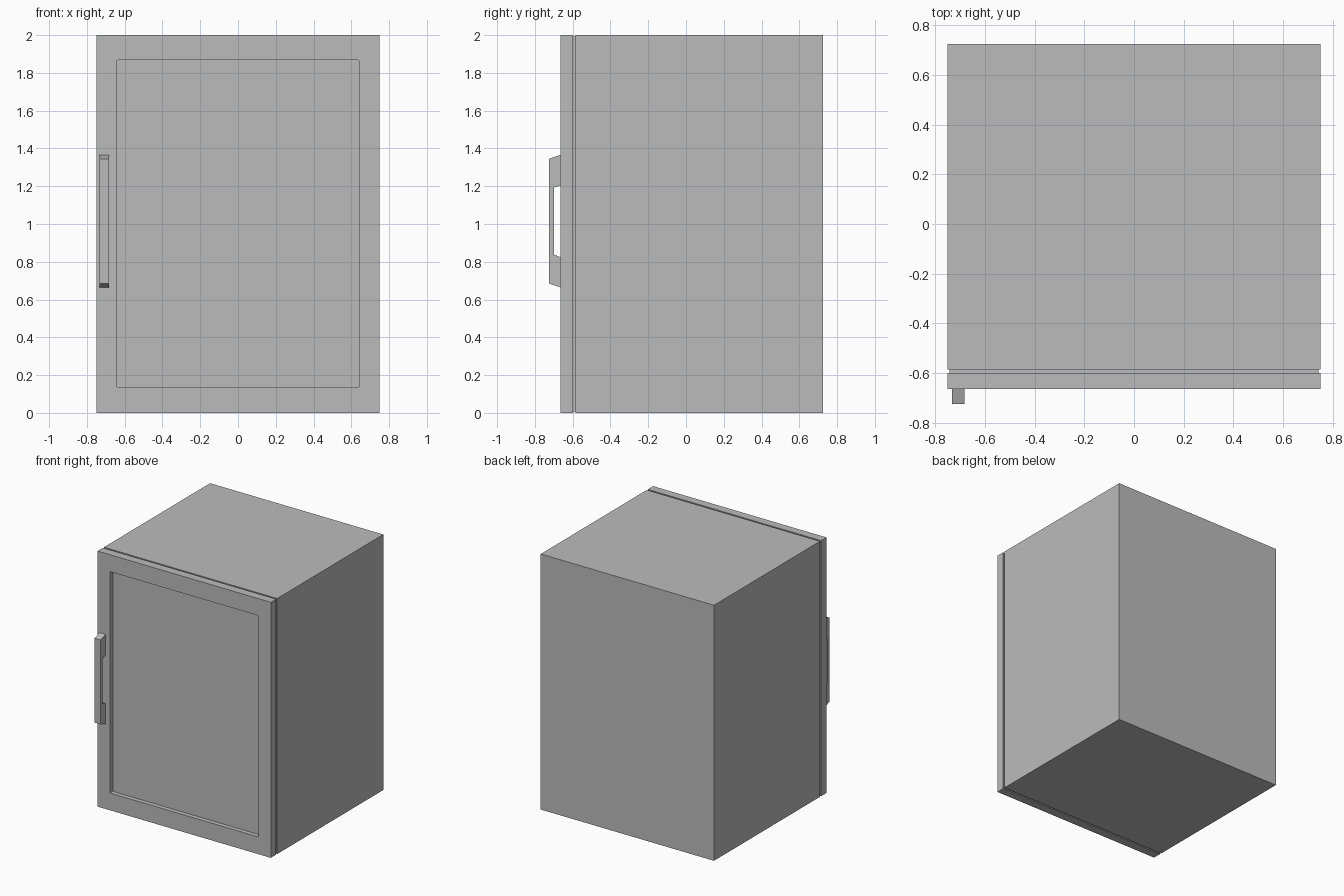
import bpy
import bmesh

if "Cube" in bpy.data.objects:
    bpy.data.objects.remove(bpy.data.objects["Cube"], do_unlink=True)

grey = bpy.data.materials.new("plain_grey")
GREY = (0.5, 0.5, 0.5, 1)
grey.diffuse_color = GREY
grey.use_nodes = True
grey.node_tree.nodes["Principled BSDF"].inputs["Base Color"].default_value = GREY


def add_object(name, bm):
    bmesh.ops.recalc_face_normals(bm, faces=bm.faces)
    mesh = bpy.data.meshes.new(name)
    bm.to_mesh(mesh)
    bm.free()
    mesh.materials.append(grey)
    obj = bpy.data.objects.new(name, mesh)
    bpy.context.collection.objects.link(obj)
    return obj


def box(name, x, y, z):
    bm = bmesh.new()
    bmesh.ops.create_cube(bm, size=1)
    for v in bm.verts:
        for i, (low, high) in enumerate((x, y, z)):
            v.co[i] = high if v.co[i] > 0 else low
    return add_object(name, bm)


HALF, HEIGHT = 0.75, 2.0
DOOR_FRONT, DOOR_BACK, BODY_FRONT, BODY_BACK = -0.665, -0.599, -0.586, 0.725

# Cabinet and the slightly set-in seal behind the door
box("cabinet", (-HALF, HALF), (BODY_FRONT, BODY_BACK), (0, HEIGHT))
SEAL = 0.008
box("door_seal", (SEAL - HALF, HALF - SEAL), (DOOR_BACK, BODY_FRONT), (SEAL, HEIGHT - SEAL))

# Door with a recessed panel, its corners lightly rounded
door = box("door", (-HALF, HALF), (DOOR_FRONT, DOOR_BACK), (0, HEIGHT))
cutter = box("panel_cutter", (-0.643, 0.643), (-0.8, DOOR_FRONT + 0.035), (0.135, 1.867))
bm = bmesh.new()
bm.from_mesh(cutter.data)
corners = [e for e in bm.edges if abs(e.verts[0].co.y - e.verts[1].co.y) > 0.01]
bmesh.ops.bevel(bm, geom=corners, offset=0.008, segments=2, profile=0.5, affect='EDGES')
bm.to_mesh(cutter.data)
bm.free()
cutter.hide_render = True
cutter.hide_viewport = True
recess = door.modifiers.new("recess", 'BOOLEAN')
recess.operation = 'DIFFERENCE'
recess.solver = 'EXACT'
recess.object = cutter

# Handle: side profile (y, height from its middle), mirrored and extruded across x
upper = [(DOOR_FRONT, 0.19), (-0.7, 0.177), (-0.725, 0.33), (DOOR_FRONT, 0.351)]
MIDDLE = 1.015
inner, outer = upper[:2], upper[2:]
profile = inner + [(y, -h) for y, h in reversed(inner)]
profile += [(y, -h) for y, h in reversed(outer)] + outer
bm = bmesh.new()
face = bm.faces.new([bm.verts.new((-0.733, y, MIDDLE + h)) for y, h in profile])
side = bmesh.ops.extrude_face_region(bm, geom=[face])["geom"]
bmesh.ops.translate(bm, vec=(0.051, 0, 0), verts=[g for g in side if isinstance(g, bmesh.types.BMVert)])
add_object("handle", bm)
